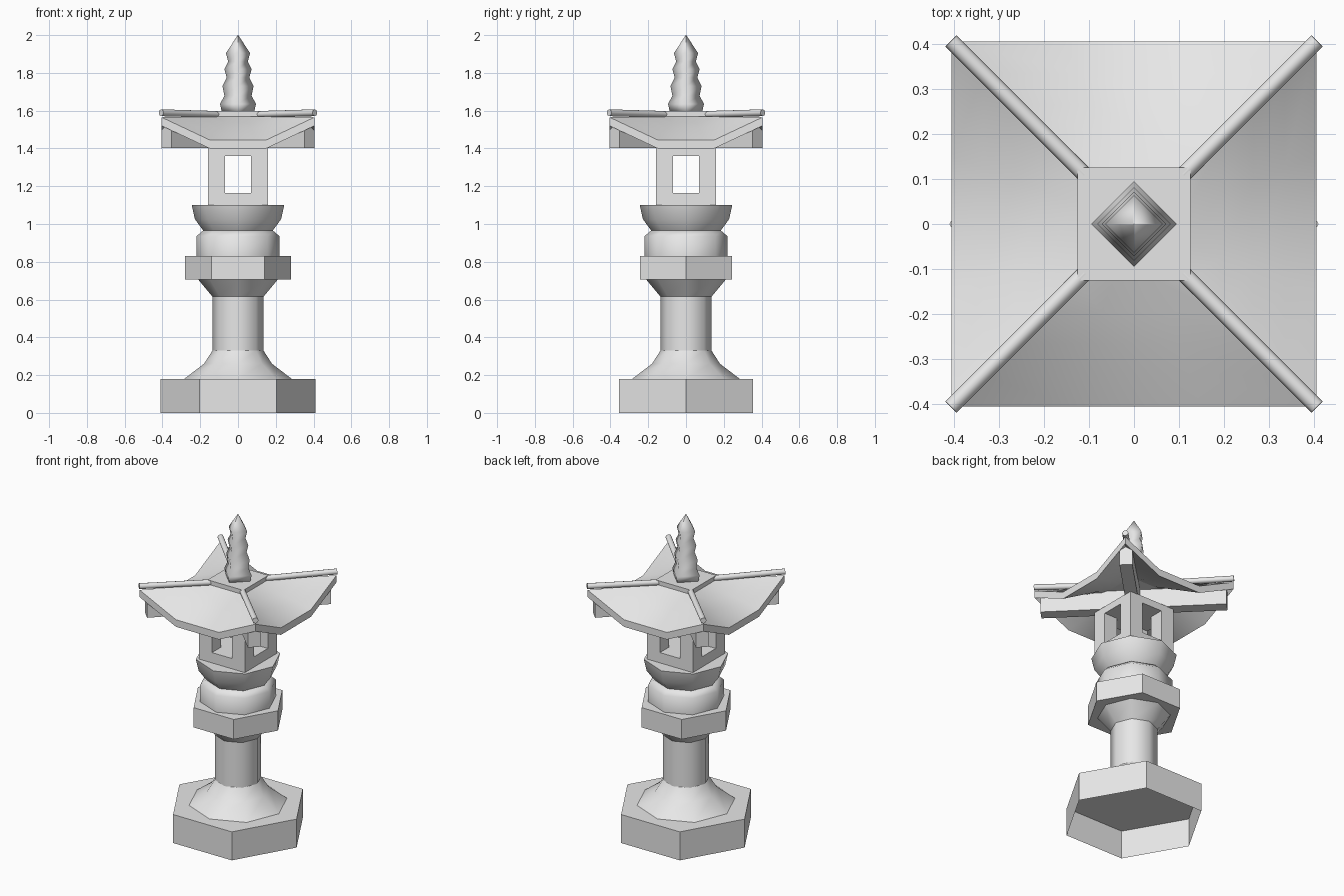
import bpy, bmesh, math
from mathutils import Vector, Matrix

cube = bpy.data.objects.get("Cube")
if cube:
    bpy.data.objects.remove(cube, do_unlink=True)

GREY = (0.8, 0.8, 0.8, 1)
stone = bpy.data.materials.new("grey_stone")
stone.use_nodes = True
stone.diffuse_color = GREY
stone.node_tree.nodes["Principled BSDF"].inputs["Base Color"].default_value = GREY


def finish(name, bm, smooth=None):
    """Turn a bmesh into a named stone object."""
    bmesh.ops.remove_doubles(bm, verts=bm.verts, dist=0.0005)
    bmesh.ops.recalc_face_normals(bm, faces=bm.faces)
    mesh = bpy.data.meshes.new(name)
    bm.to_mesh(mesh)
    bm.free()
    mesh.materials.append(stone)
    ob = bpy.data.objects.new(name, mesh)
    bpy.context.collection.objects.link(ob)
    if smooth:
        bpy.ops.object.select_all(action="DESELECT")
        ob.select_set(True)
        bpy.context.view_layer.objects.active = ob
        bpy.ops.object.shade_smooth_by_angle(angle=math.radians(smooth))
    return ob


def turned(name, profile, sides, smooth=None, bottom=True, top=True):
    """Sweep (radius, height) points around z with few sides."""
    bm = bmesh.new()
    rings = []
    for r, z in profile:
        angles = [2 * math.pi * i / sides for i in range(sides)]
        rings.append([bm.verts.new((r * math.cos(a), r * math.sin(a), z)) for a in angles])
    for low, high in zip(rings, rings[1:]):
        for i in range(sides):
            j = (i + 1) % sides
            bm.faces.new((low[i], low[j], high[j], high[i]))
    if bottom:
        bm.faces.new(rings[0][::-1])
    if top:
        bm.faces.new(rings[-1])
    return finish(name, bm, smooth)


def add_box(bm, low, high, turn=0):
    """Add a box between two corners, turned about z."""
    low, high = Vector(low), Vector(high)
    mat = (Matrix.Rotation(turn, 4, "Z") @ Matrix.Translation((low + high) / 2)
           @ Matrix.Diagonal((*(high - low), 1)))
    bmesh.ops.create_cube(bm, size=1, matrix=mat)


def box(name, low, high, turn=0):
    bm = bmesh.new()
    add_box(bm, low, high, turn)
    return finish(name, bm)


# Hollow six-sided foot, flared plinth and column
turned("foot", [(0.41, 0), (0.41, 0.18)], 6, bottom=False)
turned("plinth", [(0.285, 0.18), (0.18, 0.26), (0.135, 0.33)], 8, 50)
turned("column", [(0.135, 0.33), (0.135, 0.62)], 8, 50)

# Six-sided collar on its funnel, then drum and bowl
turned("funnel", [(0.135, 0.615), (0.21, 0.705)], 8, 50)
turned("collar", [(0.28, 0.705), (0.28, 0.83)], 6)
turned("drum", [(0.22, 0.83), (0.22, 0.935), (0.185, 0.965)], 8, 50)
turned("bowl", [(0.18, 0.96), (0.228, 1.025), (0.245, 1.10)], 8, 50)

# Lamp chamber: sill, four corner posts, lintel
W, GAP = 0.16, 0.07
box("chamber_sill", (-W, -W, 1.10), (W, W, 1.165))
box("chamber_lintel", (-W, -W, 1.36), (W, W, 1.405))
posts = bmesh.new()
for k in range(4):
    add_box(posts, (GAP, GAP, 1.165), (W, W, 1.36), k * math.pi / 2)
finish("chamber_posts", posts)

# Roof shell with upswept corners
PLATE, EAVE, THICK = 0.125, 0.405, 0.045
ROWS = 4
across = [(-1, 1.565), (-0.37, 1.445), (0.37, 1.445), (1, 1.565)]
roof = bmesh.new()
for k in range(4):
    spin = Matrix.Rotation(k * math.pi / 2, 3, "Z")
    layers = []
    for drop in (0, THICK):
        grid = []
        for r in range(ROWS + 1):
            t = r / ROWS
            half = PLATE + (EAVE - PLATE) * t
            grid.append([roof.verts.new(spin @ Vector(
                (half * u, -half, 1.57 + (z - 1.57) * t - drop))) for u, z in across])
        layers.append(grid)
        for a, b in zip(grid, grid[1:]):
            for i in range(3):
                roof.faces.new((a[i], b[i], b[i + 1], a[i + 1]))
    upper, lower = layers[0][-1], layers[1][-1]
    for i in range(3):
        roof.faces.new((upper[i], lower[i], lower[i + 1], upper[i + 1]))
finish("roof", roof, 30)
box("roof_plate", (-PLATE, -PLATE, 1.525), (PLATE, PLATE, 1.597))

# Ridge rolls and hip beams on the diagonals
rolls, beams = bmesh.new(), bmesh.new()
for k in range(4):
    turn = math.pi / 4 + k * math.pi / 2
    start, end = Vector((0.155, 0, 1.58)), Vector((0.575, 0, 1.589))
    along = end - start
    place = (Matrix.Rotation(turn, 4, "Z") @ Matrix.Translation((start + end) / 2)
             @ along.to_track_quat("Z", "Y").to_matrix().to_4x4())
    bmesh.ops.create_cone(rolls, cap_ends=True, segments=8, radius1=0.018,
                          radius2=0.018, depth=along.length, matrix=place)
    add_box(beams, (0.02, -0.037, 1.403), (0.535, 0.037, 1.521), turn)
finish("ridge_rolls", rolls, 50)
finish("hip_beams", beams)

# Rippled four-sided finial
turned("finial", [(0.085, 1.59), (0.095, 1.635), (0.072, 1.68), (0.082, 1.73),
                  (0.06, 1.775), (0.072, 1.82), (0.052, 1.86), (0.064, 1.905),
                  (0.001, 2.0)], 4, 100)
